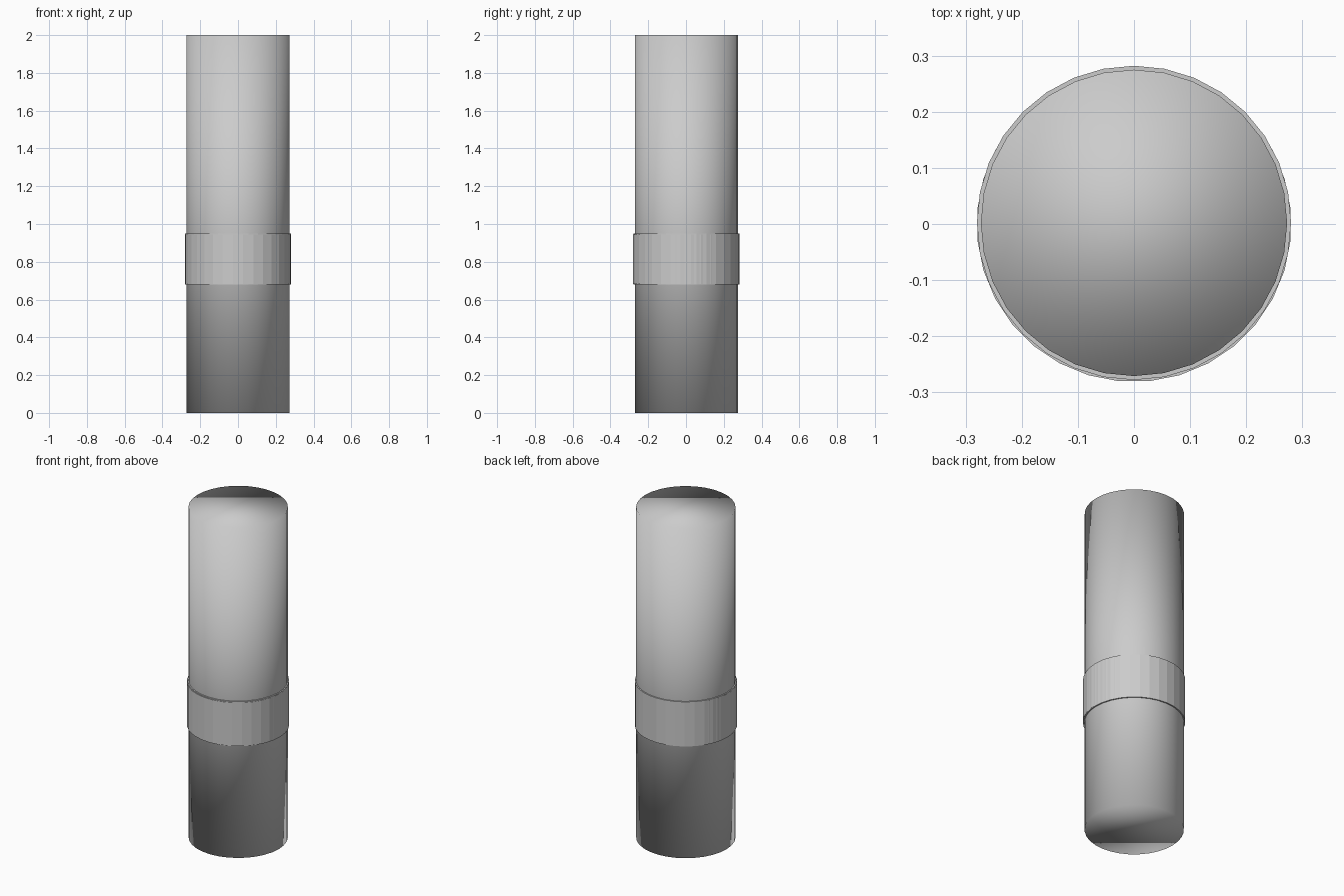
import bpy, math

if "Cube" in bpy.data.objects:
    bpy.data.objects.remove(bpy.data.objects["Cube"])


def cylinder(name, radius, z0, z1, y=0.0, turn=0.0, smooth=False):
    bpy.ops.mesh.primitive_cylinder_add(
        vertices=32, radius=radius, depth=z1 - z0,
        location=(0, y, (z0 + z1) / 2), rotation=(0, 0, turn))
    obj = bpy.context.object
    obj.name = name
    if smooth:
        bpy.ops.object.shade_smooth()
    return obj


def ring(name, outer, inner, z0, z1, y=0.0, turn=0.0):
    # Square-section band, flat shaded
    n = 32
    verts, faces = [], []
    for i in range(n):
        a = turn + math.tau * i / n
        for r, z in ((outer, z0), (outer, z1), (inner, z1), (inner, z0)):
            verts.append((r * math.cos(a), y + r * math.sin(a), z))
    for i in range(n):
        j = (i + 1) % n
        for k in range(4):
            m = (k + 1) % 4
            faces.append((4 * i + k, 4 * j + k, 4 * j + m, 4 * i + m))
    mesh = bpy.data.meshes.new(name)
    mesh.from_pydata(verts, [], faces)
    obj = bpy.data.objects.new(name, mesh)
    bpy.context.collection.objects.link(obj)
    return obj


# Main tube body, smooth across the caps
cylinder("tube_body", 0.273, 0.0, 2.0, y=0.002, smooth=True)

# Wrapped band around the middle
ring("band", 0.28, 0.268, 0.68, 0.95, y=0.002)

# Second wrap, turned half a facet so its corners poke through as ridges
ring("band_overlay", 0.2805, 0.268, 0.683, 0.945, y=-0.001, turn=math.pi / 32)
